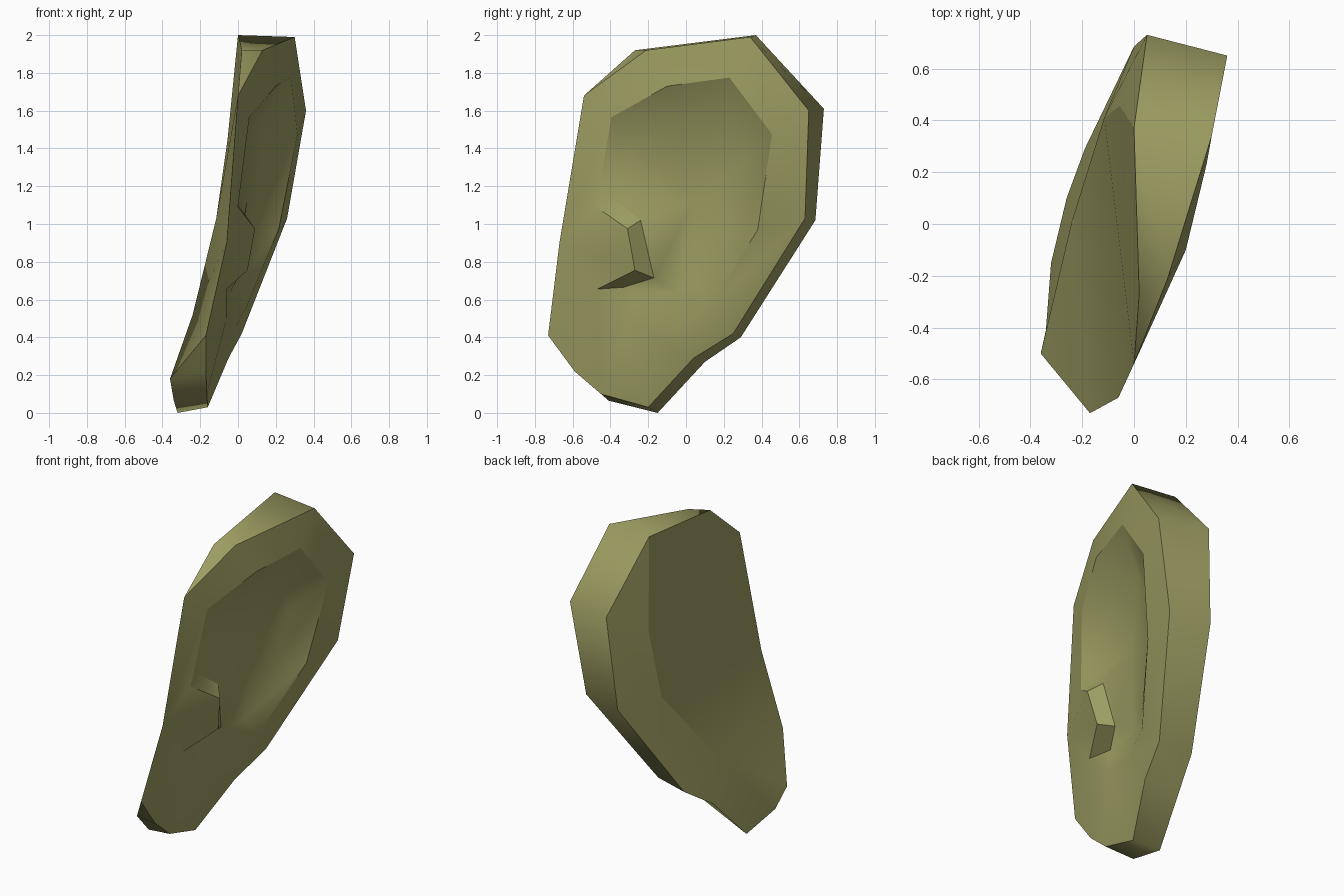
import bpy, bmesh

if "Cube" in bpy.data.objects:
    bpy.data.objects.remove(bpy.data.objects["Cube"])

# Cross-section loops of the ear, each ordered from the crown round the helix to the lobe and back
outer_rim = [(.30, .34, 1.99), (.36, .65, 1.60), (.26, .63, 1.03), (.02, .25, .42),
             (-.05, .04, .29), (-.16, -.20, .03), (-.165, -.45, .10), (-.17, -.59, .22),
             (-.17, -.73, .41), (-.06, -.67, .90), (0, -.54, 1.68), (.13, -.21, 1.92)]
inner_rim = [(.28, .23, 1.775), (.315, .455, 1.475), (.215, .38, .97), (.04, .12, .55),
             (-.01, -.05, .46), (-.06, -.31, .50), (-.06, -.47, .655), (.05, -.27, .755),
             (.09, -.31, .975), (0, -.475, 1.09), (.06, -.395, 1.565), (.20, -.10, 1.73)]
bowl_floor = [(.115, .17, 1.54), (.14, .31, 1.32), (.08, .25, .97), (0, .07, .68),
              (-.04, -.05, .64), (-.09, -.30, .61), (-.10, -.33, .665), (0, -.17, .715),
              (.03, -.24, 1.02), (-.02, -.375, 1.13), (.01, -.27, 1.42), (.075, -.08, 1.515)]
floor_centre = (.05, .04, 1.12)
back_edge = [(0, .37, 2.0), (.05, .73, 1.61), (0, .685, 1.02), (-.19, .29, .40), (-.26, .10, .27),
             (-.32, -.15, 0), (-.34, -.41, .065), (-.36, -.50, .18)]
back_crown = (.02, -.27, 1.92)
back_ridge = [(-.055, .455, 1.45), (-.115, .41, 1.03), (-.24, .01, .52)]

bm = bmesh.new()


def add(points):
    return [bm.verts.new(p) for p in points]


def strip(pairs):
    """Fill between consecutive vertex pairs, collapsing shared corners to triangles."""
    for (a, b), (c, d) in zip(pairs, pairs[1:]):
        corners = list(dict.fromkeys((a, b, d, c)))
        if len(corners) > 2:
            bm.faces.new(corners)


def sharpen(path):
    """Keep a crisp crease along a path of vertices."""
    for a, b in zip(path, path[1:]):
        edge = bm.edges.get((a, b))
        if edge:
            edge.smooth = False


o, i, f, b = map(add, (outer_rim, inner_rim, bowl_floor, back_edge))
p1, p2, p3 = add(back_ridge)
crown, centre = add([back_crown, floor_centre])

# Front face between the outline and the bowl, fanned round the small front flap
steps = [(0, 0), (1, 1), (2, 2), (3, 3), (4, 4), (5, 5), (6, 5), (7, 6), (8, 6),
         (9, 6), (9, 7), (9, 8), (9, 9), (10, 10), (11, 11), (0, 0)]
strip([(o[s], i[t]) for s, t in steps])

# Bowl walls, then the floor fanned from its centre with a pocket under the flap
strip(list(zip(i, f)) + [(i[0], f[0])])
strip([(v, centre) for v in f[:5] + f[7:] + f[:1]])
bm.faces.new(f[4:8])

# Outer side wall, tapering out where the back meets the front edge
strip(list(zip(o[:8], b)) + [(o[8], b[7])])
strip([(o[10], o[10]), (o[11], crown), (o[0], b[0])])

# Back: bevelled band outside the ridge, then the flat inner panel
strip([(b[0], b[0]), (b[1], p1), (b[2], p2)] + [(v, p3) for v in b[3:]])
bm.faces.new((b[0], p1, crown))
strip([(crown, p1), (o[10], p1), (o[9], p2), (o[8], p3), (b[7], b[7])])

bmesh.ops.recalc_face_normals(bm, faces=bm.faces)

# Smooth surfaces with creases along the rims, back edge and ridge
for face in bm.faces:
    face.smooth = True
sharpen(o + o[:1])
sharpen(i[6:] + i[:4])
sharpen(f[6:10])
sharpen(b + [o[8]])
sharpen([o[10], crown, b[0], p1, p2, p3])
for k in (6, 7, 8):
    sharpen([i[k], f[k]])

mesh = bpy.data.meshes.new("ear")
bm.to_mesh(mesh)
bm.free()
ear = bpy.data.objects.new("ear", mesh)
bpy.context.collection.objects.link(ear)

# Single olive skin colour
skin = bpy.data.materials.new("olive_skin")
skin.diffuse_color = (.34, .34, .125, 1)
skin.use_nodes = True
skin.node_tree.nodes["Principled BSDF"].inputs["Base Color"].default_value = skin.diffuse_color
mesh.materials.append(skin)
